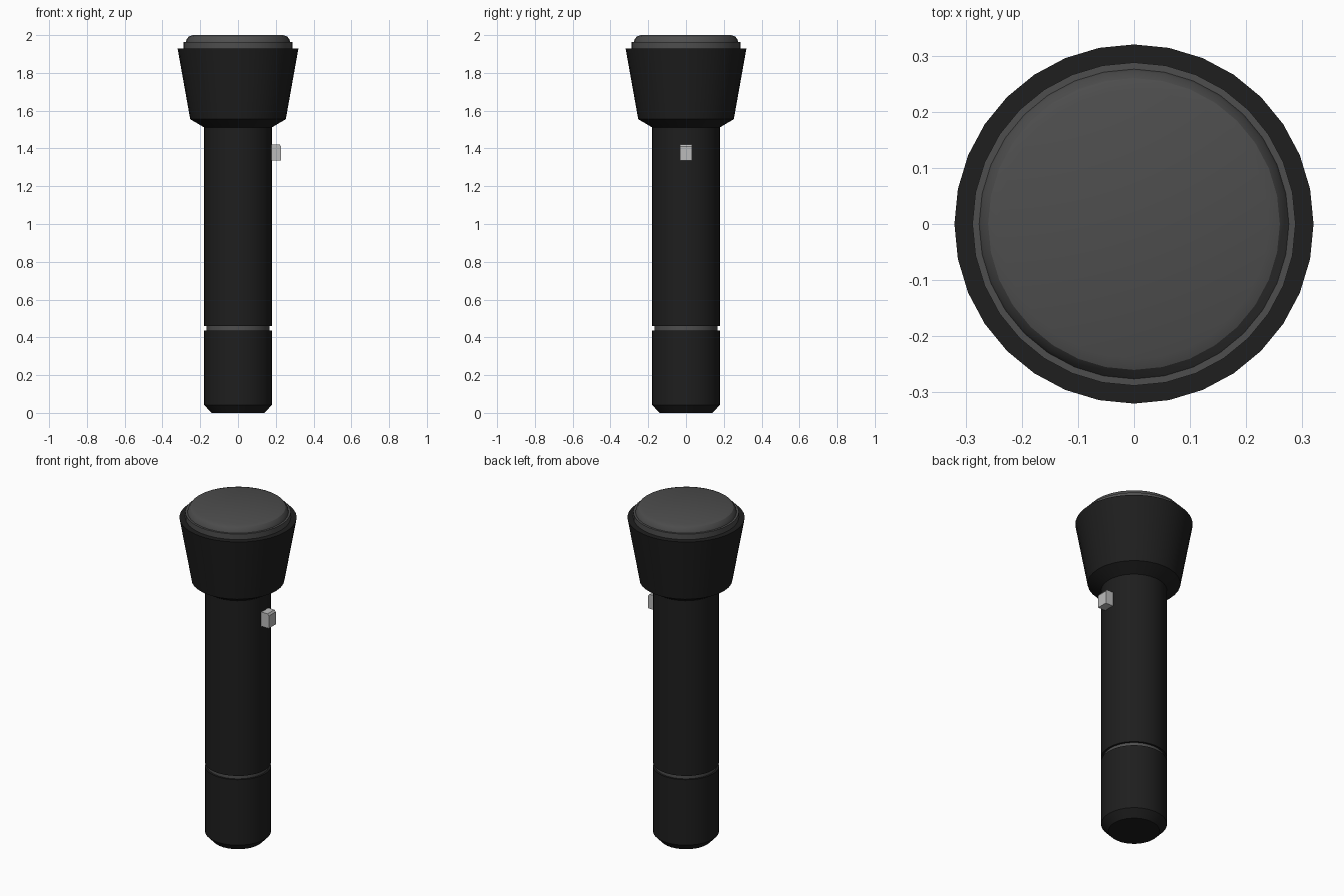
import bpy, bmesh, math

if "Cube" in bpy.data.objects:
    bpy.data.objects.remove(bpy.data.objects["Cube"])

SIDES = 32


def material(name, value):
    m = bpy.data.materials.new(name)
    m.diffuse_color = (value, value, value, 1)
    m.use_nodes = True
    m.node_tree.nodes["Principled BSDF"].inputs["Base Color"].default_value = m.diffuse_color
    return m


dark = material("dark_casing", 0.013)
grey = material("grey_lens", 0.075)
light = material("switch_grey", 0.5)


def finish(bm, name, mat, smooth=True):
    bmesh.ops.recalc_face_normals(bm, faces=bm.faces[:])
    me = bpy.data.meshes.new(name)
    bm.to_mesh(me)
    bm.free()
    me.materials.append(mat)
    ob = bpy.data.objects.new(name, me)
    bpy.context.collection.objects.link(ob)
    if smooth:
        bpy.ops.object.select_all(action='DESELECT')
        ob.select_set(True)
        bpy.context.view_layer.objects.active = ob
        bpy.ops.object.shade_smooth_by_angle(angle=math.radians(25))
    return ob


def lathe(name, profile, mat):
    """Revolve (radius, z) points around z and cap both ends."""
    bm = bmesh.new()
    rings = []
    for r, z in profile:
        rings.append([bm.verts.new((r * math.cos(2 * math.pi * i / SIDES),
                                    r * math.sin(2 * math.pi * i / SIDES), z))
                      for i in range(SIDES)])
    for a, b in zip(rings, rings[1:]):
        for i in range(SIDES):
            j = (i + 1) % SIDES
            bm.faces.new((a[i], a[j], b[j], b[i]))
    bm.faces.new(rings[0])
    bm.faces.new(rings[-1])
    return finish(bm, name, mat)


# Tail cap, screw ring in the gap, and barrel
lathe("tail_cap", [(0.14, 0), (0.18, 0.043), (0.18, 0.436)], dark)
lathe("screw_ring", [(0.168, 0.43), (0.168, 0.465)], grey)
lathe("barrel", [(0.18, 0.459), (0.18, 1.52)], dark)

# Flared head
lathe("head", [(0.18, 1.512), (0.253, 1.555), (0.32, 1.93)], dark)

# Lens with its stepped collar and rounded front edge
lathe("lens", [(0.288, 1.925), (0.288, 1.963), (0.276, 1.963),
               (0.272, 1.978), (0.26, 1.993), (0.24, 2.0)], grey)

# Side switch: block with a chamfered upper outer edge
bm = bmesh.new()
side = [(0.172, 1.335), (0.228, 1.335), (0.228, 1.41), (0.22, 1.421), (0.172, 1.421)]
face = bm.faces.new([bm.verts.new((x, -0.033, z)) for x, z in side])
ext = bmesh.ops.extrude_face_region(bm, geom=[face])
bmesh.ops.translate(bm, vec=(0, 0.066, 0),
                    verts=[g for g in ext["geom"] if isinstance(g, bmesh.types.BMVert)])
finish(bm, "switch", light, smooth=False)
